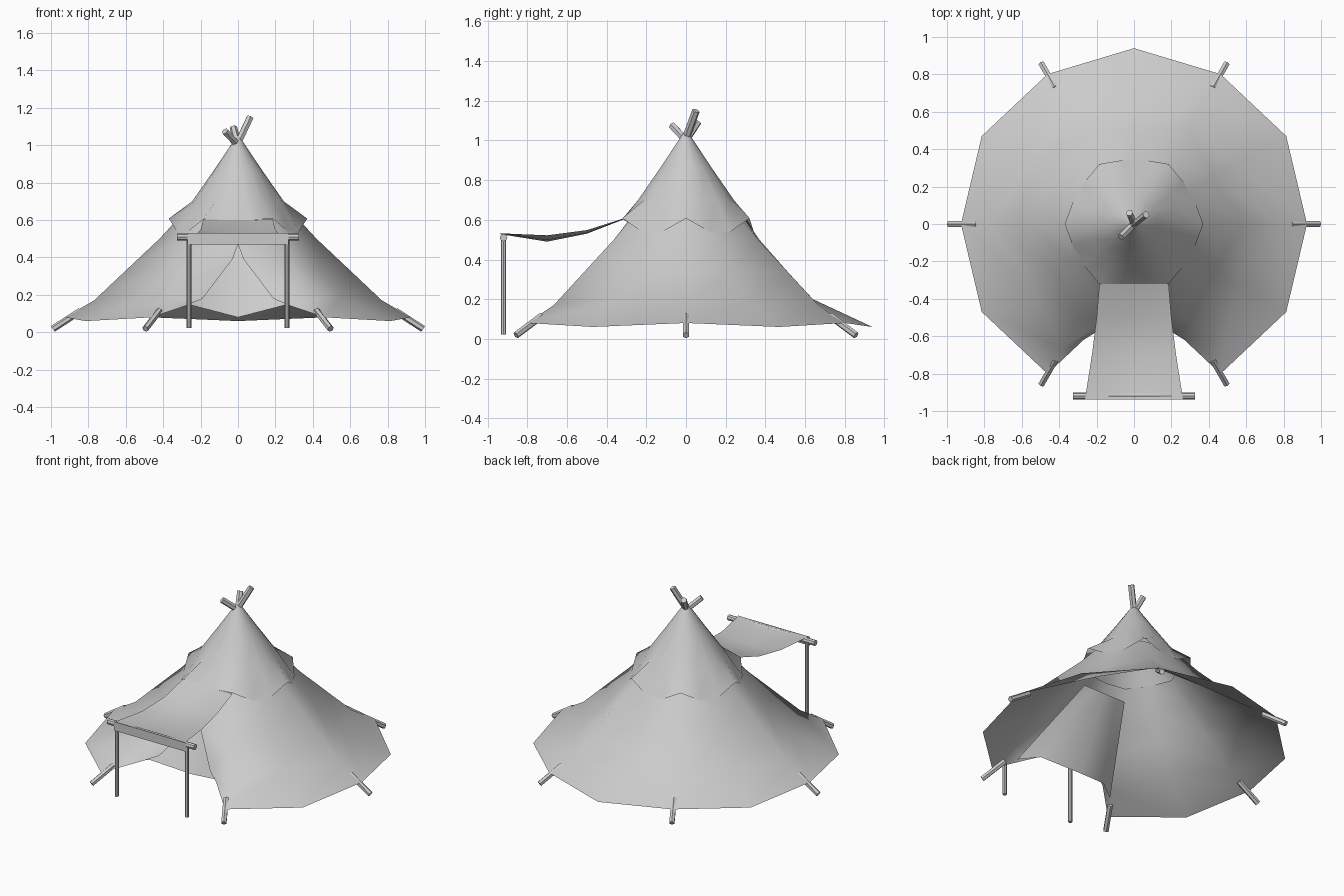
import bpy
import math
from mathutils import Vector

cube = bpy.data.objects.get("Cube")
if cube:
    bpy.data.objects.remove(cube, do_unlink=True)

grey = bpy.data.materials.new("plain grey")
grey.use_nodes = True
grey.diffuse_color = (0.6, 0.6, 0.6, 1)
grey.node_tree.nodes["Principled BSDF"].inputs["Base Color"].default_value = (0.6, 0.6, 0.6, 1)


def finish(obj, name, angle):
    obj.name = name
    obj.data.materials.append(grey)
    bpy.ops.object.select_all(action="DESELECT")
    obj.select_set(True)
    bpy.context.view_layer.objects.active = obj
    bpy.ops.object.shade_smooth_by_angle(angle=math.radians(angle))


def sheet(name, rows, angle=60, skip=lambda i, j: False):
    """Cloth made from rows of points with equal lengths."""
    n = len(rows[0])
    verts = [p for row in rows for p in row]
    faces = [(i * n + j, i * n + j + 1, (i + 1) * n + j + 1, (i + 1) * n + j)
             for i in range(len(rows) - 1) for j in range(n - 1) if not skip(i, j)]
    mesh = bpy.data.meshes.new(name)
    mesh.from_pydata(verts, [], faces)
    obj = bpy.data.objects.new(name, mesh)
    bpy.context.collection.objects.link(obj)
    # merge doubled seam points
    import bmesh
    bm = bmesh.new()
    bm.from_mesh(mesh)
    bmesh.ops.remove_doubles(bm, verts=bm.verts, dist=0.0005)
    bm.to_mesh(mesh)
    bm.free()
    finish(obj, name, angle)
    return obj


def pole(name, start, end, radius, sides=6):
    a, b = Vector(start), Vector(end)
    bpy.ops.mesh.primitive_cylinder_add(vertices=sides, radius=radius, depth=(b - a).length,
                                        location=(a + b) / 2)
    obj = bpy.context.object
    obj.rotation_euler = (b - a).to_track_quat("Z", "Y").to_euler()
    finish(obj, name, 30)


def polar(r, deg, z):
    a = math.radians(deg)
    return (r * math.cos(a), r * math.sin(a), z)


# main tent wall: (ridge radius, ridge z, valley radius, valley z, door edge point)
levels = [
    (0.925, 0.08, 0.94, 0.06, (0.27, -0.62, 0.145)),
    (0.77, 0.17, 0.64, 0.20, (0.19, -0.57, 0.18)),
    (0.595, 0.335, 0.49, 0.35, (0.03, -0.45, 0.39)),
    (0.42, 0.50, 0.37, 0.50, (0, -0.375, 0.47)),
    (0.30, 0.63, 0.28, 0.63, (0, -0.27, 0.62)),
]
rows = []
for rr, rz, vr, vz, edge in levels:
    row = [edge]
    for k in range(11):
        r, z = (rr, rz) if k % 2 == 0 else (vr, vz)
        row.append(polar(r, -60 + 30 * k, z))
    row.append((-edge[0], edge[1], edge[2]))
    rows.append(row)
sheet("tent_wall", rows)

# inner door panel, hung between the two front ridges
bottom = [(0.37, -0.67, 0.12), (0.25, -0.59, 0.145), (0, -0.50, 0.08)]
top = [(0.16, -0.28, 0.55), (0.09, -0.28, 0.55), (0, -0.28, 0.55)]
panel = []
for t in (0, 0.5, 1):
    half = [tuple(Vector(b).lerp(Vector(u), t)) for b, u in zip(bottom, top)]
    panel.append(half + [(-x, y, z) for x, y, z in reversed(half[:-1])])
sheet("door_panel", panel)

# top cap with a scalloped hem
angles = [-120 + 20 * k for k in range(19)]
hem = []
for k, a in enumerate(angles):
    if k in (1, 2) or k >= 18 or k == 0:
        hem.append(polar(0.37, a, 0.605) if k in (0, 18) else (polar(0.37, a, 0)[0], -0.32, 0.60))
    elif k % 3 == 0:
        hem.append(polar(0.37, a, 0.608))
    else:
        hem.append(polar(0.347, a, 0.54))
cap = [hem]
for r, z in ((0.245, 0.70), (0.13, 0.865), (0.012, 1.04)):
    cap.append([polar(r, a, z) for a in angles])
sheet("top_cap", cap)

# awning: (half width, y, edge z, centre z)
sections = [(0.185, -0.32, 0.605, 0.60), (0.20, -0.50, 0.548, 0.53),
            (0.225, -0.70, 0.522, 0.49), (0.262, -0.937, 0.532, 0.528)]
awning = []
for w, y, ze, zc in sections:
    awning.append([(w * s, y, zc + (ze - zc) * s * s) for s in (-1, -0.5, 0, 0.5, 1)])
sheet("awning", awning)
sheet("awning_valance", [[(-0.27, -0.939, z), (0.27, -0.939, z)] for z in (0.47, 0.53)])

# awning frame
pole("awning_crossbar", (-0.325, -0.92, 0.51), (0.325, -0.92, 0.51), 0.019, 8)
for side, label in ((1, "left"), (-1, "right")):
    pole(f"awning_leg_{label}", (0.262 * side, -0.92, 0.022), (0.262 * side, -0.92, 0.51), 0.013, 8)

# pole feet below the hem, one under each ridge
for k in range(6):
    pole(f"pole_foot_{k + 1}", polar(0.84, 60 * k, 0.115), polar(0.99, 60 * k, 0.018), 0.018)

# crossed pole tips above the cap
for k, tip in enumerate([(0.065, 0.05, 1.15), (-0.07, -0.07, 1.075), (-0.025, 0.06, 1.095)]):
    pole(f"pole_tip_{k + 1}", (-tip[0] * 0.2, -tip[1] * 0.2, 0.985), tip, 0.02)
